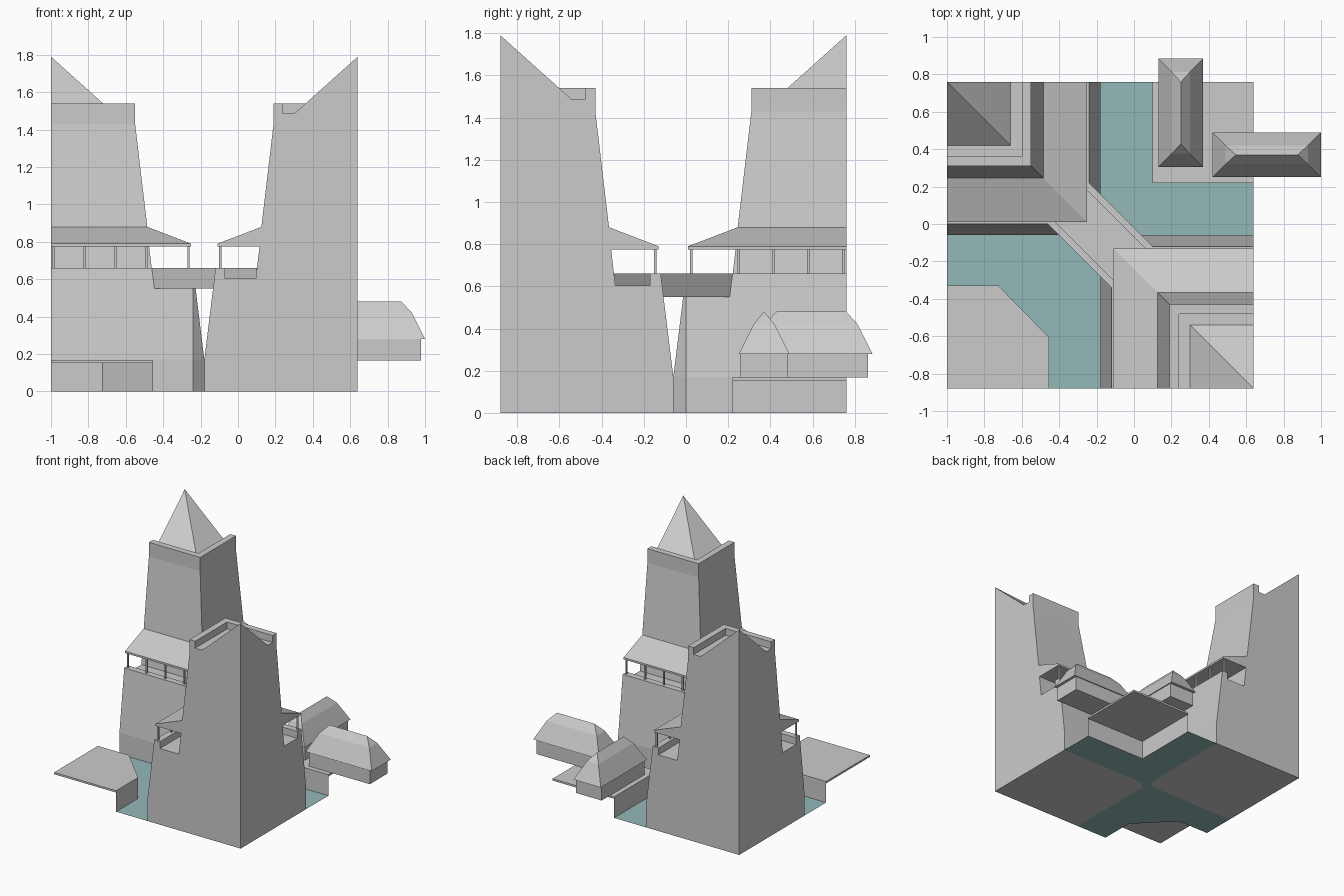
import bpy, bmesh, math
from mathutils import Matrix

if "Cube" in bpy.data.objects:
    bpy.data.objects.remove(bpy.data.objects["Cube"])


def finish(name, bm, solid=True):
    bmesh.ops.remove_doubles(bm, verts=bm.verts[:], dist=1e-5)
    bmesh.ops.dissolve_degenerate(bm, dist=1e-5, edges=bm.edges[:])
    if solid:
        bmesh.ops.recalc_face_normals(bm, faces=bm.faces[:])
    me = bpy.data.meshes.new(name)
    bm.to_mesh(me)
    bm.free()
    ob = bpy.data.objects.new(name, me)
    bpy.context.collection.objects.link(ob)
    return ob


def box(name, lo, hi, rot=0, centre=(0, 0)):
    bm = bmesh.new()
    bmesh.ops.create_cube(bm, size=1)
    for v in bm.verts:
        v.co = [lo[i] + (v.co[i] + 0.5) * (hi[i] - lo[i]) for i in range(3)]
    bm.transform(Matrix.Translation((*centre, 0)) @ Matrix.Rotation(rot, 4, 'Z'))
    return finish(name, bm)


# Quarter tower: (distance from the cut corner, height, corner inset)
PROFILE = [(.82, 0, .76), (.82, .17, .76), (.76, .66, 0), (.71, .66, 0), (.71, .605, 0),
           (.545, .605, 0), (.525, .775, 0), (.75, .775, 0), (.75, .79, 0), (.515, .88, 0),
           (.45, 1.43, 0), (.45, 1.54, 0), (.40, 1.54, 0), (.40, 1.485, 0),
           (.34, 1.485, 0), (0, 1.79, 0)]
CENTRE = (-.18, -.06)
DIAG = -math.pi / 4


def tower(name, cx, cy, sx, sy):
    bm = bmesh.new()
    rings = []
    for d, z, c in PROFILE:
        c = c or d
        rings.append([bm.verts.new((cx + sx * u, cy + sy * v, z))
                      for u, v in ((d, 0), (d, c), (c, d), (0, d))])
    for a, b in zip(rings, rings[1:]):
        for i in range(3):
            bm.faces.new((a[i], a[i + 1], b[i + 1], b[i]))
    # flat cut sides and underside
    foot = bm.verts.new((cx, cy, 0))
    bm.faces.new([foot] + [r[0] for r in rings])
    bm.faces.new([foot] + [r[3] for r in rings])
    bm.faces.new([foot] + rings[0])
    ob = finish(name, bm)
    # opening in the balcony parapet towards the bridge
    cut = box(name + "_opening_cutter", (-.34, -.12, .605), (.34, .12, .72), DIAG, CENTRE)
    cut.hide_render = True
    mod = ob.modifiers.new("opening", 'BOOLEAN')
    mod.operation, mod.solver, mod.object = 'DIFFERENCE', 'EXACT', cut
    bpy.context.view_layer.objects.active = ob
    bpy.ops.object.modifier_apply(modifier=mod.name)
    bpy.data.objects.remove(cut)
    # balcony posts
    spots = [(.735, .735)]
    for t in (.015, .18, .345, .51):
        spots += [(t, .735), (.735, t)]
    for i, (u, v) in enumerate(spots):
        x, y, r = cx + sx * u, cy + sy * v, .006
        box(f"{name}_post_{i}", (x - r, y - r, .605 if i == 0 else .655),
            (x + r, y + r, .78))


tower("back_left_tower", -1, .76, 1, -1)
tower("front_right_tower", .64, -.88, -1, 1)

# Bridge between the balconies
box("bridge_deck", (-.24, -.156, .55), (.24, .156, .605), DIAG, CENTRE)
for s, side in ((1, "back"), (-1, "front")):
    lo, hi = sorted((s * .12, s * .156))
    box(f"bridge_parapet_{side}", (-.24, lo, .605), (.24, hi, .66), DIAG, CENTRE)

# Banks: thin ground slab plus the wall along the water
SHORE_FL = [(-1, -.33), (-.725, -.33), (-.455, -.605), (-.455, -.88)]
SHORE_BR = [(.1, .76), (.1, .22), (.64, .22)]


def bank(name, shore, corner):
    bm = bmesh.new()
    f = bm.faces.new([bm.verts.new((x, y, .152)) for x, y in shore + [corner]])
    ext = bmesh.ops.extrude_face_region(bm, geom=[f], use_keep_orig=True)
    for v in ext["geom"]:
        if isinstance(v, bmesh.types.BMVert):
            v.co.z = .167
    finish(name + "_ground", bm)
    bm = bmesh.new()
    cols = [[bm.verts.new((x, y, z)) for z in (0, .152)] for x, y in shore]
    for a, b in zip(cols, cols[1:]):
        bm.faces.new((a[0], b[0], b[1], a[1]))
    # shore runs with the land on its right, so flip to face the water
    bmesh.ops.reverse_faces(bm, faces=bm.faces[:])
    finish(name + "_wall", bm, solid=False)


bank("front_left_bank", SHORE_FL, (-1, -.88))
bank("back_right_bank", SHORE_BR, (.64, .76))

# Water
bm = bmesh.new()
outline = ([(-1, -.06), (-.24, -.06), (-.18, 0), (-.18, .76)] + SHORE_BR +
           [(.64, -.06), (-.12, -.06), (-.18, -.12), (-.18, -.88)] + SHORE_FL[::-1])
bm.faces.new([bm.verts.new((x, y, 0)) for x, y in outline])
bmesh.ops.triangulate(bm, faces=bm.faces[:])
for f in bm.faces:
    f.normal_update()
    if f.normal.z < 0:
        f.normal_flip()
water = finish("water", bm, solid=False)
mat = bpy.data.materials.new("water_teal")
mat.diffuse_color = (.3, .48, .48, 1)
mat.use_nodes = True
mat.node_tree.nodes["Principled BSDF"].inputs["Base Color"].default_value = mat.diffuse_color
water.data.materials.append(mat)


# Houses with two-pitch hipped roofs
def house(name, centre, rot):
    box(name + "_walls", (-.268, -.112, .167), (.268, .112, .285), rot, centre)
    bm = bmesh.new()
    rings = [[bm.verts.new((sx * a, sy * b, z))
              for sx, sy in ((-1, -1), (1, -1), (1, 1), (-1, 1))]
             for a, b, z in ((.29, .12, .28), (.22, .05, .42), (.165, 0, .48))]
    bm.faces.new(rings[0][::-1])
    for a, b in zip(rings, rings[1:]):
        for i in range(4):
            j = (i + 1) % 4
            bm.faces.new((a[i], a[j], b[j], b[i]))
    bm.transform(Matrix.Translation((*centre, 0)) @ Matrix.Rotation(rot, 4, 'Z'))
    finish(name + "_roof", bm)


house("right_house", (.71, .37), 0)
house("back_house", (.25, .594), math.pi / 2)
